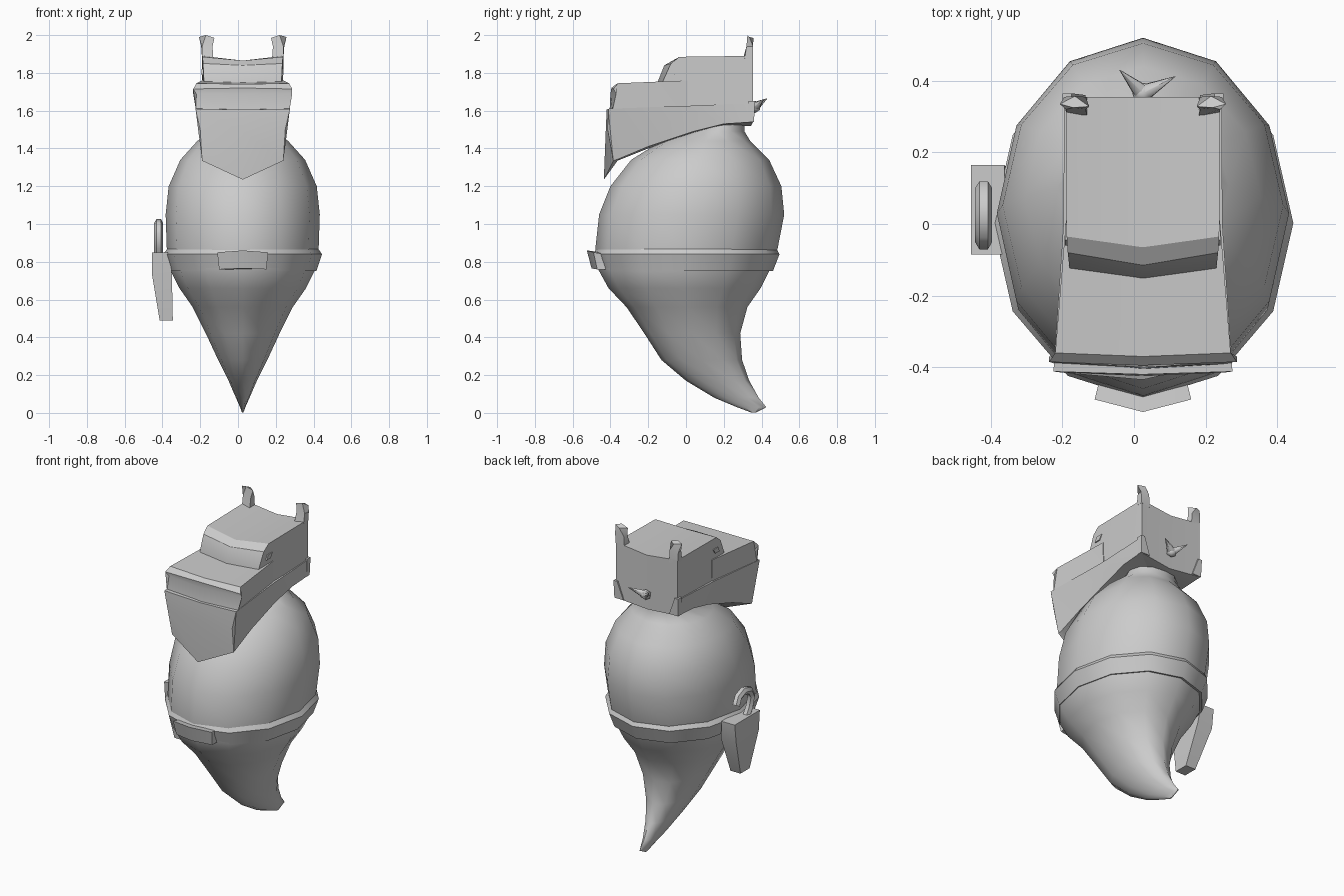
import bpy, bmesh, math
from mathutils import Vector

if "Cube" in bpy.data.objects:
    bpy.data.objects.remove(bpy.data.objects["Cube"])

CX = 0.025  # the body axis sits slightly right of centre


def finish(name, bm, angle=35):
    bmesh.ops.recalc_face_normals(bm, faces=bm.faces)
    me = bpy.data.meshes.new(name)
    bm.to_mesh(me)
    bm.free()
    ob = bpy.data.objects.new(name, me)
    bpy.context.collection.objects.link(ob)
    smooth(ob, angle)
    return ob


def smooth(ob, angle):
    bpy.ops.object.select_all(action='DESELECT')
    ob.select_set(True)
    bpy.context.view_layer.objects.active = ob
    bpy.ops.object.shade_smooth_by_angle(angle=math.radians(angle))


def loft(name, rings, caps=True, angle=35):
    """Bridge equal-length rings of points."""
    bm = bmesh.new()
    vs = [[bm.verts.new(p) for p in r] for r in rings]
    n = len(rings[0])
    for a, b in zip(vs, vs[1:]):
        for i in range(n):
            j = (i + 1) % n
            bm.faces.new((a[i], a[j], b[j], b[i]))
    if caps:
        bm.faces.new(vs[0])
        bm.faces.new(vs[-1])
    return finish(name, bm, angle)


def oval(z, y0, y1, rx, n=12):
    cy, ry = (y0 + y1) / 2, (y1 - y0) / 2
    return [(CX + rx * math.sin(2 * math.pi * i / n),
             cy + ry * math.cos(2 * math.pi * i / n), z) for i in range(n)]


def rect(z, x0, x1, y0, y1):
    return [(x0, y0, z), (x1, y0, z), (x1, y1, z), (x0, y1, z)]


def keel(name, pts, angle=30):
    """Symmetric solid: closed side profile (half width, y, z, ridge y, ridge z)."""
    bm = bmesh.new()
    cols = [[bm.verts.new((CX - w, y, z)) for w, y, z, _, _ in pts],
            [bm.verts.new((CX, yc, zc)) for _, _, _, yc, zc in pts],
            [bm.verts.new((CX + w, y, z)) for w, y, z, _, _ in pts]]
    n = len(pts)
    for a, b in zip(cols, cols[1:]):
        for i in range(n):
            j = (i + 1) % n
            bm.faces.new((a[i], a[j], b[j], b[i]))
    sides = [bm.faces.new(cols[0]), bm.faces.new(cols[2])]
    bmesh.ops.triangulate(bm, faces=sides)
    return finish(name, bm, angle)


# Body with the tail curling back to the ground
loft("body", [oval(*r) for r in [
    (.002, .345, .37, .004), (.03, .27, .425, .014), (.08, .15, .385, .036),
    (.17, 0, .335, .075), (.28, -.13, .297, .13), (.42, -.22, .287, .195),
    (.56, -.315, .325, .265), (.66, -.41, .395, .335), (.76, -.465, .445, .385),
    (.87, -.48, .485, .402), (1.05, -.46, .52, .408), (1.2, -.4, .505, .392),
    (1.34, -.29, .44, .33), (1.44, -.13, .34, .24), (1.49, .02, .31, .17),
    (1.55, .08, .31, .15)]], angle=60)

# Belt
loft("belt", [oval(*r) for r in [
    (.76, -.44, .42, .36), (.75, -.46, .46, .39), (.84, -.49, .495, .42),
    (.872, -.475, .478, .398)]], caps=False)

# Buckle
keel("buckle", [(.135, -.49, .85, -.525, .86), (.125, -.47, .76, -.5, .765),
                (.125, -.42, .76, -.43, .76), (.12, -.43, .84, -.44, .85)])

# Skull with a shallow valley along the top
keel("skull", [(.215, .355, 1.89, .355, 1.865), (.213, -.035, 1.885, -.065, 1.865),
               (.21, -.08, 1.85, -.115, 1.84), (.205, -.125, 1.75, -.155, 1.74),
               (.205, -.125, 1.6, -.125, 1.6), (.213, .2, 1.53, .2, 1.51),
               (.213, .355, 1.54, .345, 1.52)])

# Snout
keel("snout", [(.215, .01, 1.76, .01, 1.755), (.245, -.36, 1.745, -.37, 1.74),
               (.262, -.385, 1.715, -.395, 1.72), (.262, -.37, 1.69, -.4, 1.69),
               (.247, -.39, 1.6, -.405, 1.59), (.21, .01, 1.6, .01, 1.6)])

# Face cloth that hangs to a point
keel("face_cloth", [(.25, -.412, 1.61, -.42, 1.605), (.225, -.415, 1.5, -.425, 1.49),
                    (.215, -.385, 1.335, -.435, 1.235), (.213, -.355, 1.345, -.375, 1.33),
                    (.21, -.2, 1.41, -.2, 1.4), (.21, .04, 1.49, .04, 1.48),
                    (.218, .2, 1.53, .2, 1.51), (.22, .35, 1.54, .33, 1.53),
                    (.22, .35, 1.64, .34, 1.64), (.222, 0, 1.625, 0, 1.62)])

# Ears, eyes and cloth corners on both sides
for s, side in ((-1, "left"), (1, "right")):
    loft(side + "_ear", [[(CX + s * x, y, z) for x, y, z in rect_pts] for rect_pts in (
        [(.155, .30, 1.87), (.215, .31, 1.87), (.215, .355, 1.87), (.155, .355, 1.86)],
        [(.16, .32, 1.94), (.215, .32, 1.94), (.22, .355, 1.94), (.16, .355, 1.94)],
        [(.15, .328, 1.985), (.195, .325, 2.0), (.232, .335, 1.99), (.19, .357, 1.985)])])
    loft(side + "_eye", [rect(1.79, CX + s * .2, CX + s * .217, -.06, -.02),
                         rect(1.82, CX + s * .2, CX + s * .217, -.045, 0)])
    loft(side + "_cloth_corner", [rect(1.54, CX + s * .16, CX + s * .222, .33, .36),
                                  rect(1.65, CX + s * .2, CX + s * .225, .33, .365)])

# Knot at the back of the cloth, with two loose ends
knot = Vector((CX, .365, 1.62))
bm = bmesh.new()
bmesh.ops.create_icosphere(bm, subdivisions=1, radius=.033)
bmesh.ops.translate(bm, verts=bm.verts, vec=knot)
finish("knot", bm, 60)
for name, tip in (("knot_end_left", (-.04, .43, 1.665)), ("knot_end_right", (.115, .412, 1.66))):
    d = Vector(tip) - knot
    bm = bmesh.new()
    bmesh.ops.create_cone(bm, cap_ends=True, segments=6, radius1=.027, radius2=.001,
                          depth=d.length)
    bmesh.ops.rotate(bm, verts=bm.verts, matrix=d.to_track_quat('Z', 'Y').to_matrix())
    bmesh.ops.translate(bm, verts=bm.verts, vec=knot + d / 2)
    finish(name, bm, 60)

# Holster
loft("holster", [rect(*r) for r in [
    (.85, -.455, -.362, -.085, .165), (.73, -.455, -.35, -.075, .15),
    (.49, -.415, -.345, -.04, .05)]])

# Hooked handle standing in the holster
path = [(.01, .82), (-.03, .88), (-.05, .945), (-.025, .99), (.03, 1.005), (.08, .985), (.1, .94)]
cu = bpy.data.curves.new("hooked_handle", 'CURVE')
cu.dimensions = '3D'
cu.bevel_depth, cu.bevel_resolution, cu.use_fill_caps = .024, 1, True
sp = cu.splines.new('POLY')
sp.points.add(len(path) - 1)
for p, (y, z) in zip(sp.points, path):
    p.co = (-.42, y, z, 1)
hook = bpy.data.objects.new("hooked_handle", cu)
bpy.context.collection.objects.link(hook)
bpy.ops.object.select_all(action='DESELECT')
hook.select_set(True)
bpy.context.view_layer.objects.active = hook
bpy.ops.object.convert(target='MESH')
smooth(bpy.context.object, 50)
